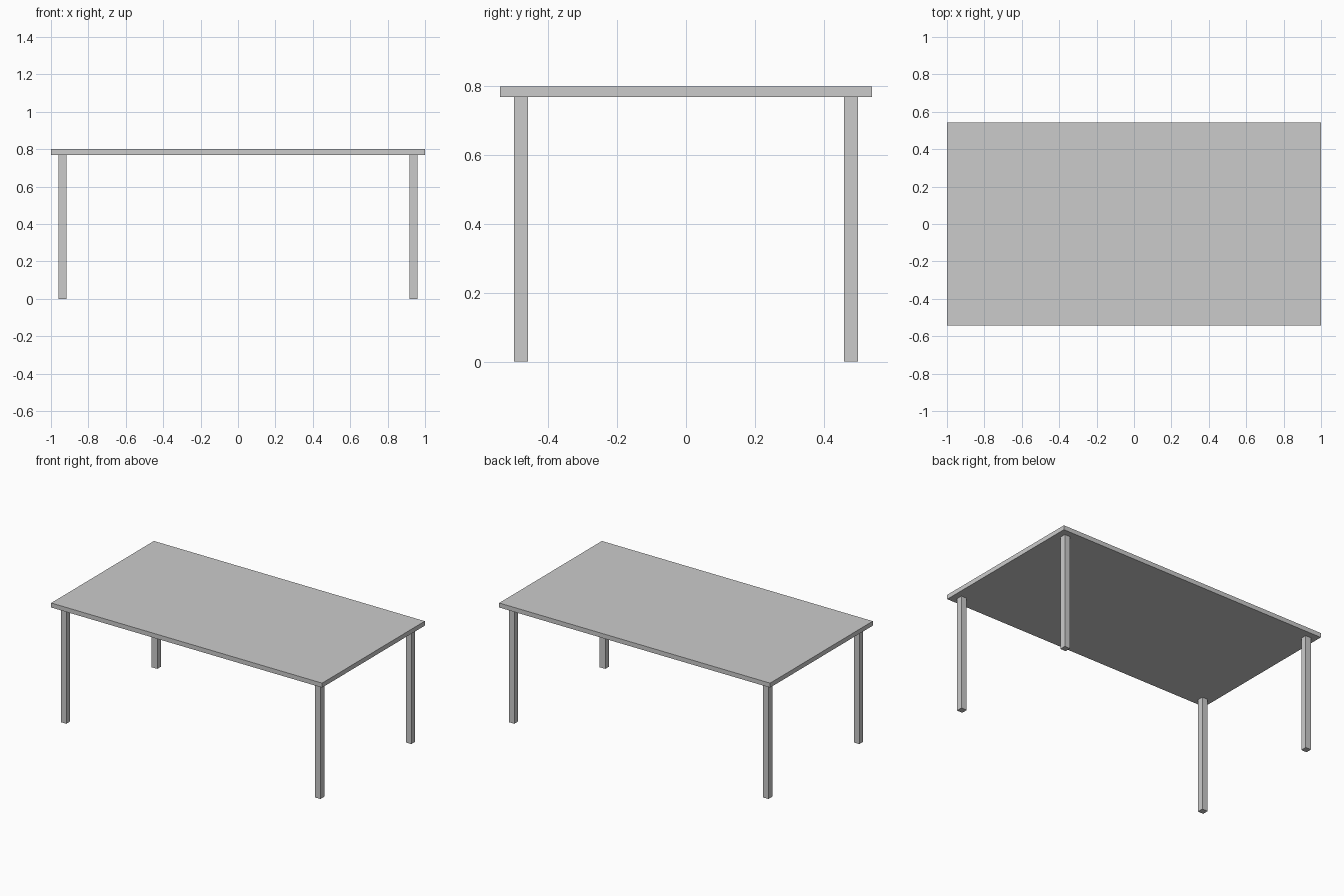
import bpy

if "Cube" in bpy.data.objects:
    bpy.data.objects.remove(bpy.data.objects["Cube"])


def box(name, size, centre):
    """Add a plain box with its size baked into the mesh."""
    bpy.ops.mesh.primitive_cube_add(size=1, location=centre)
    obj = bpy.context.object
    obj.name = name
    obj.scale = size
    bpy.ops.object.transform_apply(location=False, rotation=False, scale=True)
    return obj


LENGTH, DEPTH, HEIGHT = 2.0, 1.083, 0.80
TOP_THICKNESS = 0.03
LEG_WIDTH = 0.041
LEG_INSET = 0.0415
leg_height = HEIGHT - TOP_THICKNESS

# Table top
box("table_top", (LENGTH, DEPTH, TOP_THICKNESS), (0, 0, HEIGHT - TOP_THICKNESS / 2))

# Four square legs, set in from the corners
leg_x = LENGTH / 2 - LEG_INSET - LEG_WIDTH / 2
leg_y = DEPTH / 2 - LEG_INSET - LEG_WIDTH / 2
for y_name, sy in (("front", -1), ("back", 1)):
    for x_name, sx in (("left", -1), ("right", 1)):
        box(f"{y_name}_{x_name}_leg", (LEG_WIDTH, LEG_WIDTH, leg_height),
            (sx * leg_x, sy * leg_y, leg_height / 2))
